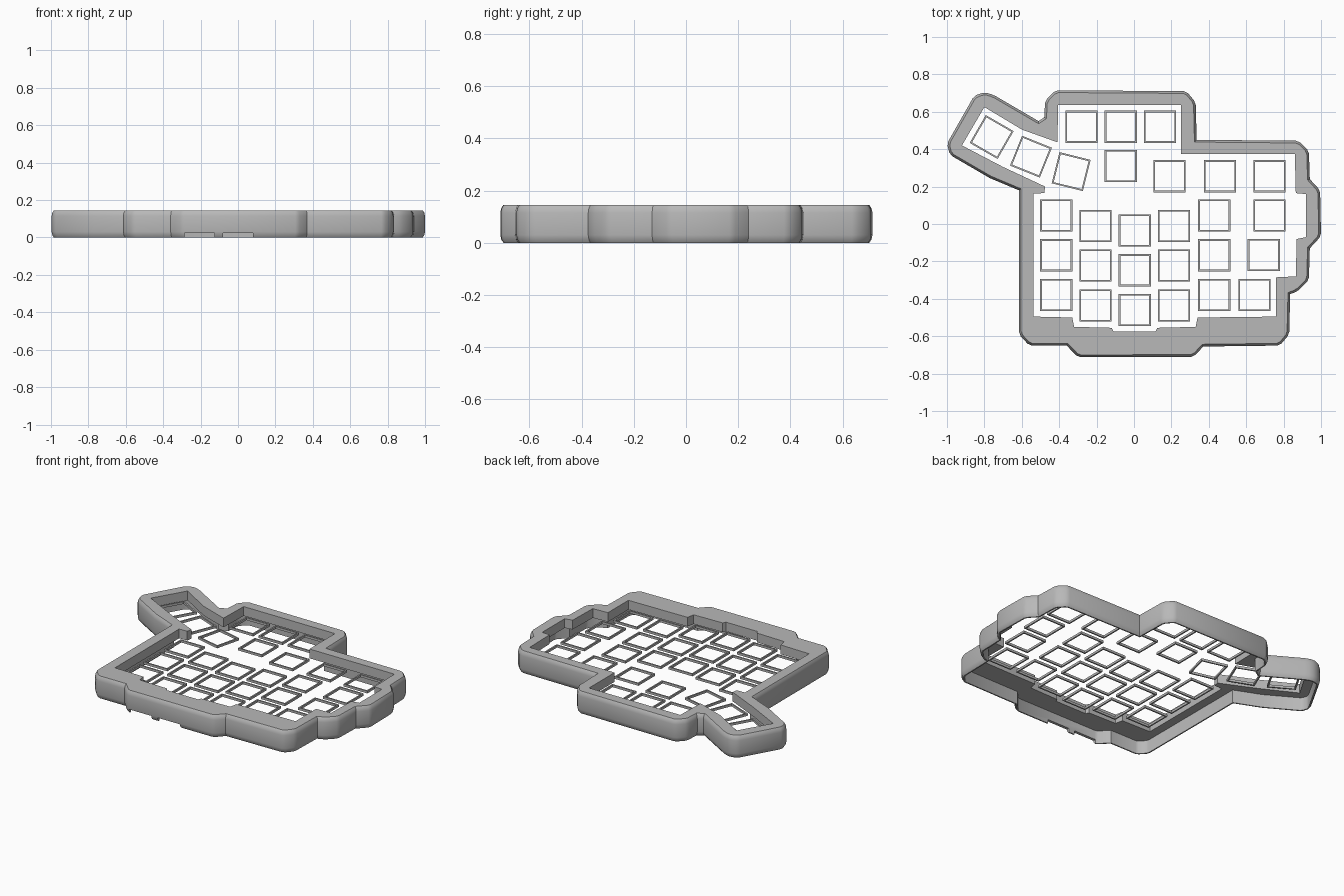
import bpy
import bmesh
from math import radians
from mathutils import Vector, Matrix

cube = bpy.data.objects.get("Cube")
if cube:
    bpy.data.objects.remove(cube, do_unlink=True)

grey = bpy.data.materials.new("case grey")
grey.use_nodes = True
colour = (0.48, 0.48, 0.48, 1)
grey.diffuse_color = colour
grey.node_tree.nodes["Principled BSDF"].inputs["Base Color"].default_value = colour

# Outer case outline, clockwise from the thumb cluster tip
OUTER = [(-1, .43), (-.855, .685), (-.8, .705), (-.75, .69), (-.51, .55), (-.48, .57),
         (-.475, .66), (-.42, .715), (.28, .71), (.33, .65), (.335, .45), (.88, .445),
         (.935, .39), (.94, .24), (.995, .18), (1, -.065), (.94, -.13), (.935, -.3),
         (.875, -.36), (.835, -.375), (.83, -.59), (.78, -.65), (.37, -.655),
         (.32, -.71), (-.3, -.712), (-.36, -.65), (-.56, -.65), (-.615, -.59),
         (-.615, .18), (-.77, .245), (-.985, .37)]
# Opening around the keys
INNER = [(-.8, .625), (-.6, .505), (-.41, .437), (-.405, .637), (.25, .637), (.25, .375),
         (.86, .375), (.865, .165), (.92, .16), (.92, -.07), (.87, -.08), (.865, -.28),
         (.76, -.285), (.76, -.495), (.34, -.5), (.33, -.55), (.125, -.555),
         (.115, -.575), (-.11, -.575), (-.12, -.555), (-.32, -.55), (-.33, -.5),
         (-.537, -.495), (-.537, .163), (-.48, .165), (-.475, .2), (-.7, .305),
         (-.92, .42)]


def soften(points, cut):
    """Trim the outward corners of a clockwise outline."""
    pts = [Vector(p) for p in points]
    result = []
    for i, p in enumerate(pts):
        to_last = (pts[i - 1] - p).normalized()
        to_next = (pts[(i + 1) % len(pts)] - p).normalized()
        if to_last.x * to_next.y - to_last.y * to_next.x > .2:
            result += [p + to_last * cut, p + to_next * cut]
        else:
            result.append(p)
    return result


def inset(pts, distance):
    """Move every edge of a clockwise outline inwards."""
    result = []
    for i, p in enumerate(pts):
        before = (p - pts[i - 1]).normalized()
        after = (pts[(i + 1) % len(pts)] - p).normalized()
        n1 = Vector((before.y, -before.x))
        n2 = Vector((after.y, -after.x))
        result.append(p + (n1 + n2) * distance / (1 + n1.dot(n2)))
    return result


def add_loop(bm, points, z):
    return [bm.verts.new((p[0], p[1], z)) for p in points]


def bridge(bm, a, b):
    for i in range(len(a)):
        j = (i + 1) % len(a)
        bm.faces.new((a[i], a[j], b[j], b[i]))


def fill_between(bm, a, b):
    edges = []
    for ring in (a, b):
        for i, v in enumerate(ring):
            other = ring[(i + 1) % len(ring)]
            edges.append(bm.edges.get((v, other)) or bm.edges.new((v, other)))
    bmesh.ops.triangle_fill(bm, edges=edges, use_beauty=True, use_dissolve=False)


def finish(bm, name):
    bmesh.ops.recalc_face_normals(bm, faces=bm.faces[:])
    mesh = bpy.data.meshes.new(name)
    bm.to_mesh(mesh)
    bm.free()
    mesh.materials.append(grey)
    obj = bpy.data.objects.new(name, mesh)
    bpy.context.collection.objects.link(obj)
    return obj


# Case: rounded outer wall, flat rim, short inner wall and hollow underside
LEDGE, TOP, WALL = .085, .145, .02
bm = bmesh.new()
profile = [(WALL, LEDGE), (WALL, 0), (.012, 0), (.004, .012), (0, .03),
           (0, TOP - .03), (.004, TOP - .012), (.012, TOP)]
outline = soften(OUTER, .014)
rings = [add_loop(bm, inset(outline, d), z) for d, z in profile]
for a, b in zip(rings, rings[1:]):
    bridge(bm, a, b)
inner_top = add_loop(bm, INNER, TOP)
inner_low = add_loop(bm, INNER, LEDGE)
bridge(bm, inner_top, inner_low)
fill_between(bm, rings[-1], inner_top)
fill_between(bm, rings[0], inner_low)
case = finish(bm, "case_rim")

# Two small notches under the front wall
for x in (-.205, 0):
    bm = bmesh.new()
    bmesh.ops.create_cube(bm, size=1, matrix=Matrix.Translation((x, -.7, 0))
                          @ Matrix.Diagonal((.16, .1, .05, 1)))
    cutter = finish(bm, "notch_cutter")
    cutter.hide_render = True
    mod = case.modifiers.new("notch", "BOOLEAN")
    mod.operation = "DIFFERENCE"
    mod.object = cutter
    bpy.context.view_layer.objects.active = case
    bpy.ops.object.modifier_apply(modifier=mod.name)
    bpy.data.objects.remove(cutter, do_unlink=True)

bpy.ops.object.select_all(action="DESELECT")
case.select_set(True)
bpy.ops.object.shade_smooth_by_angle(angle=radians(32))


# Thin square socket frames
def socket_frame(x, y, angle=0):
    bm = bmesh.new()
    loops = []
    for half, z in ((.086, LEDGE), (.086, .1), (.077, .1), (.077, LEDGE)):
        square = [(-half, -half), (half, -half), (half, half), (-half, half)]
        loops.append(add_loop(bm, square, z))
    for i in range(4):
        bridge(bm, loops[i - 1], loops[i])
    obj = finish(bm, "key_socket_frame")
    obj.location = (x + .004, y - .005, 0)
    obj.rotation_euler.z = radians(angle)


# Main columns, staggered
for x, top in ((-.42, .05), (-.21, -.005), (0, -.03), (.21, -.005), (.425, .05)):
    for row in range(3):
        socket_frame(x, top - row * .2125)

# Upper rows and outer column
for x in (-.285, -.075, .135):
    socket_frame(x, .525)
for x in (.185, .455, .72):
    socket_frame(x, .26)
for x, y in ((-.075, .315), (.72, .05), (.69, -.16), (.64, -.375)):
    socket_frame(x, y)

# Fanned thumb cluster
for x, y, angle in ((-.765, .47, -30), (-.555, .365, -22), (-.34, .285, -14)):
    socket_frame(x, y, angle)
